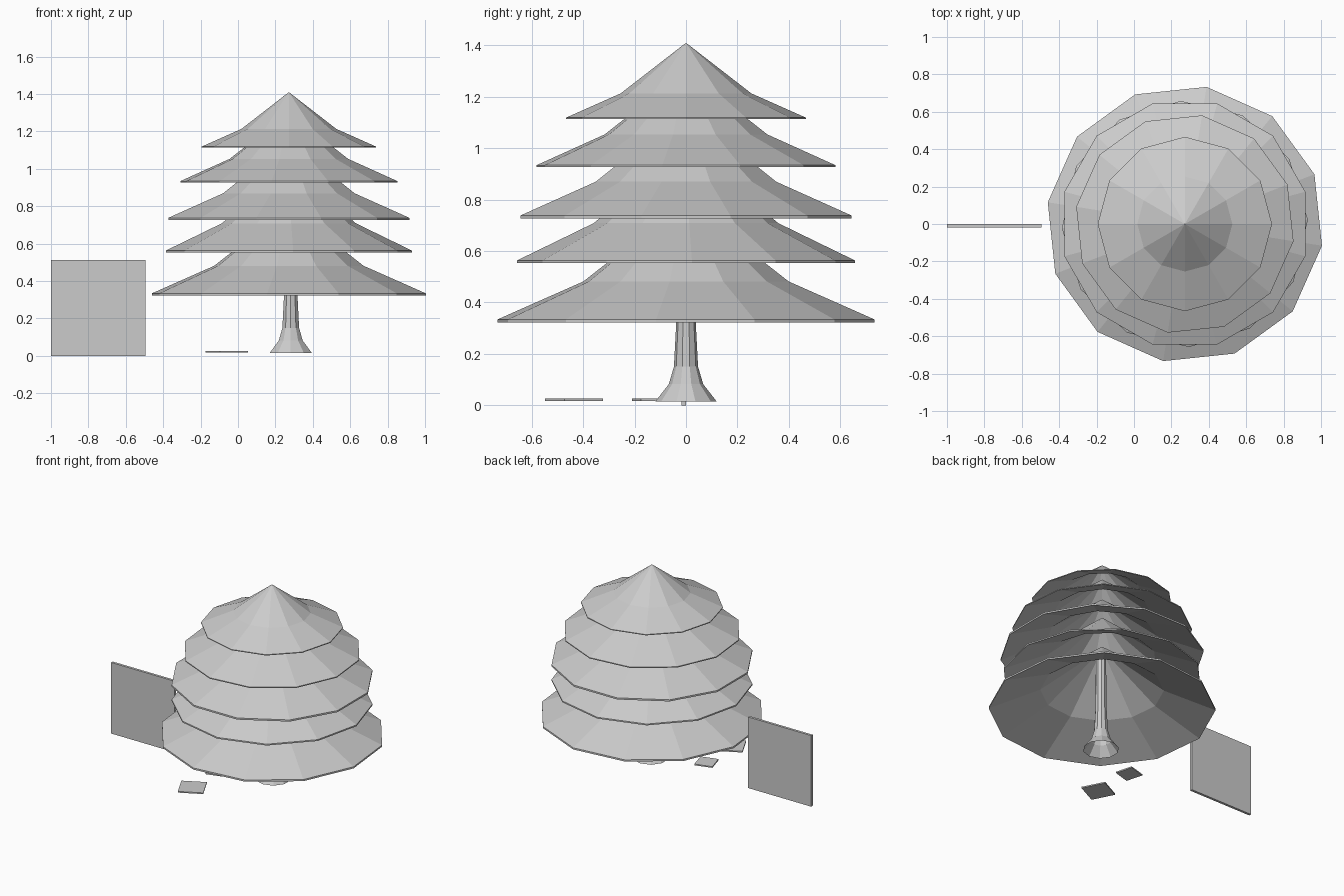
import bpy, bmesh
from math import cos, sin, radians, tau

cube = bpy.data.objects.get("Cube")
if cube:
    bpy.data.objects.remove(cube)

# One plain grey for everything
GREY = (0.6, 0.6, 0.6, 1)
grey = bpy.data.materials.new("plain_grey")
grey.use_nodes = True
grey.diffuse_color = GREY
grey.node_tree.nodes["Principled BSDF"].inputs["Base Color"].default_value = GREY


def finish(name, bm, location, turn=0):
    bmesh.ops.recalc_face_normals(bm, faces=bm.faces)
    mesh = bpy.data.meshes.new(name)
    bm.to_mesh(mesh)
    bm.free()
    mesh.materials.append(grey)
    obj = bpy.data.objects.new(name, mesh)
    obj.location = location
    obj.rotation_euler.z = radians(turn)
    bpy.context.collection.objects.link(obj)
    return obj


def lathe(name, profile, sides, location, turn=0):
    """Spin (radius, height) points; radius 0 closes to a single point."""
    bm = bmesh.new()
    rings = []
    for r, z in profile:
        if r == 0:
            rings.append([bm.verts.new((0, 0, z))] * sides)
        else:
            rings.append([bm.verts.new((r * cos(tau * i / sides), r * sin(tau * i / sides), z))
                          for i in range(sides)])
    for a, b in zip(rings, rings[1:]):
        for i in range(sides):
            j = (i + 1) % sides
            corners = list(dict.fromkeys((a[i], a[j], b[j], b[i])))
            bm.faces.new(corners)
    return finish(name, bm, location, turn)


def box(name, size, location, turn=0):
    bm = bmesh.new()
    bmesh.ops.create_cube(bm, size=1)
    bmesh.ops.scale(bm, vec=size, verts=bm.verts)
    return finish(name, bm, location, turn)


TREE_X = 0.272

# Foliage: hollow two-slope cones, (radius, base height, turn, height factor, rim)
tiers = [
    (0.742, 0.322, 21, 1.0, 0.012),
    (0.658, 0.553, 2, 1.1, 0.010),
    (0.667, 0.726, 15, 1.0, 0.012),
    (0.588, 0.927, 21, 1.0, 0.007),
    (0.466, 1.113, 0, 1.0, 0.006),
]
for n, (r, base, turn, tall, rim) in enumerate(tiers, 1):
    kink_z, tip_z = 0.215 * r * tall, 0.637 * r * tall
    profile = [(0, tip_z), (0.545 * r, kink_z), (r, rim), (r, 0),
               (0.545 * r, kink_z - 1.2 * rim), (0, tip_z - 1.5 * rim)]
    lathe(f"foliage_tier_{n}", profile, 12, (TREE_X, 0, base), turn)

# Trunk: flared tube, open at the foot
lathe("trunk", [(0.119, 0.015), (0.067, 0.082), (0.047, 0.15), (0.038, 0.32), (0.034, 0.72)],
      10, (TREE_X + 0.01, 0, 0), 18)

# Upright panel beside the tree
box("side_panel", (0.505, 0.018, 0.513), (-0.7475, -0.009, 0.2565))

# Thin square slabs on the ground
box("large_slab", (0.168, 0.168, 0.009), (-0.06, -0.435, 0.022), 27)
box("small_slab", (0.125, 0.125, 0.009), (-0.07, -0.133, 0.022), 16)
